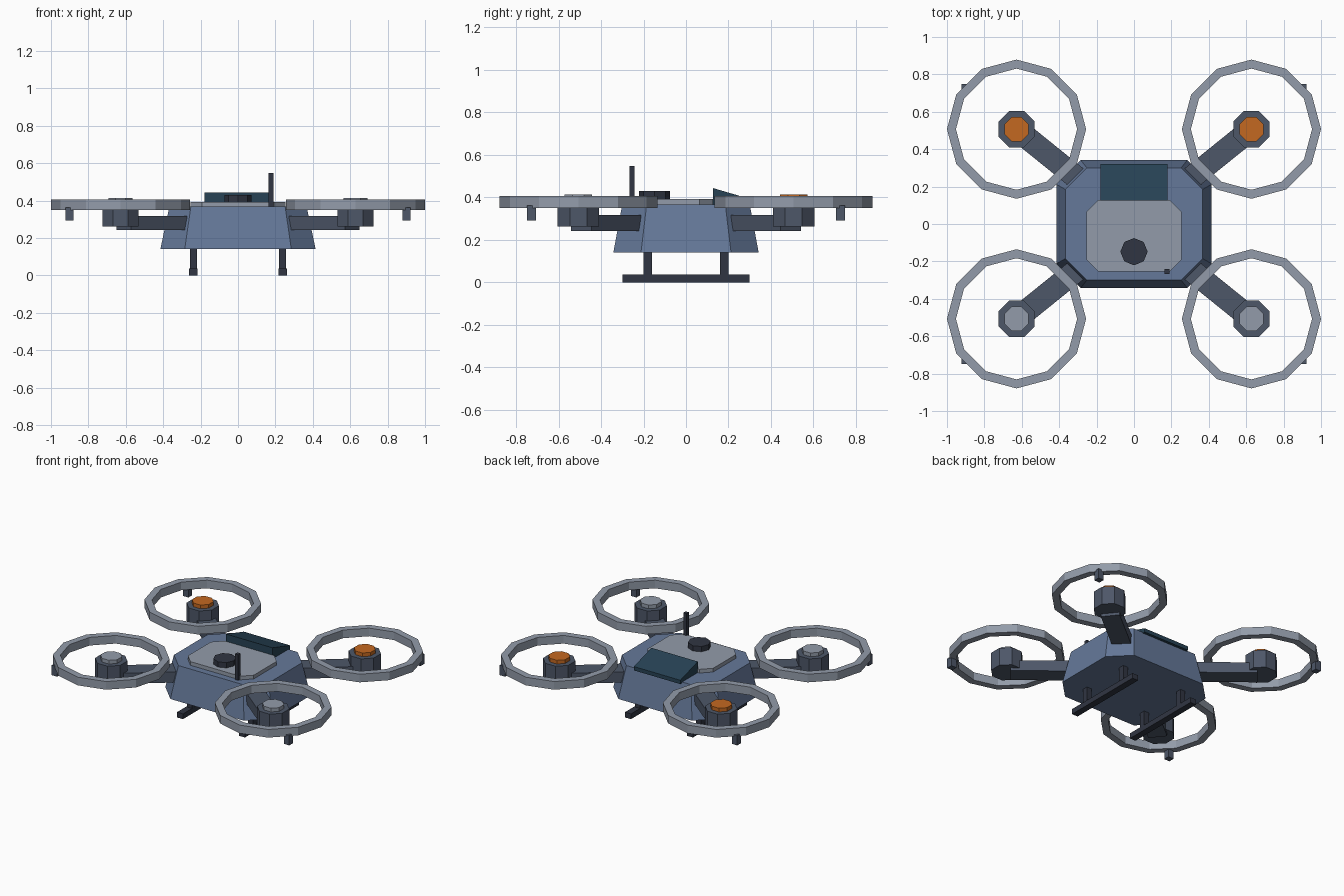
import bpy, bmesh
from math import atan2, cos, sin, pi

if "Cube" in bpy.data.objects:
    bpy.data.objects.remove(bpy.data.objects["Cube"])


def mat(name, rgb):
    m = bpy.data.materials.new(name)
    m.diffuse_color = (*rgb, 1)
    m.use_nodes = True
    m.node_tree.nodes["Principled BSDF"].inputs["Base Color"].default_value = m.diffuse_color
    return m


BLUE = mat("hull_blue", (0.13, 0.19, 0.32))
SLATE = mat("slate", (0.075, 0.095, 0.14))
DARK = mat("dark", (0.03, 0.036, 0.055))
GREY = mat("light_grey", (0.29, 0.33, 0.40))
GLASS = mat("glass", (0.02, 0.055, 0.09))
ORANGE = mat("orange", (0.55, 0.14, 0.015))


def loft(name, loops, material, closed=False):
    """Bridge equal-length point loops; cap the ends unless closed."""
    bm = bmesh.new()
    rings = [[bm.verts.new(p) for p in loop] for loop in loops]
    n = len(rings[0])
    pairs = list(zip(rings, rings[1:]))
    if closed:
        pairs.append((rings[-1], rings[0]))
    else:
        bm.faces.new(rings[0])
        bm.faces.new(rings[-1])
    for a, b in pairs:
        for i in range(n):
            j = (i + 1) % n
            bm.faces.new((a[i], a[j], b[j], b[i]))
    bmesh.ops.recalc_face_normals(bm, faces=bm.faces)
    me = bpy.data.meshes.new(name)
    bm.to_mesh(me)
    bm.free()
    me.materials.append(material)
    ob = bpy.data.objects.new(name, me)
    bpy.context.collection.objects.link(ob)
    return ob


def polygon(cx, cy, z, r, n, turn=0.0):
    return [(cx + r * cos(2 * pi * i / n + turn), cy + r * sin(2 * pi * i / n + turn), z)
            for i in range(n)]


def chamfered(hx, hy, c, z, cy=0.0):
    return [(x, y + cy, z) for x, y in
            ((hx, c - hy), (hx, hy - c), (hx - c, hy), (c - hx, hy),
             (-hx, hy - c), (-hx, c - hy), (c - hx, -hy), (hx - c, -hy))]


def box(name, centre, size, material, turn=0.0):
    cx, cy, cz = centre
    hx, hy, hz = (s / 2 for s in size)
    c, s = cos(turn), sin(turn)
    base = [(-hx, -hy), (hx, -hy), (hx, hy), (-hx, hy)]
    return loft(name, [[(cx + c * x - s * y, cy + s * x + c * y, cz + z) for x, y in base]
                       for z in (-hz, hz)], material)


# Hull and deck plate
loft("hull", [chamfered(0.415, 0.342, 0.13, 0.14), chamfered(0.367, 0.30, 0.115, 0.367)], BLUE)
loft("deck_plate", [chamfered(0.255, 0.19, 0.063, z, -0.063) for z in (0.36, 0.393)], GREY)

# Wedge canopy
side = [(0.126, 0.36), (0.32, 0.36), (0.32, 0.387), (0.126, 0.444)]
loft("canopy", [[(x, y, z) for y, z in side] for x in (-0.18, 0.18)], GLASS)

# Sensor puck and antenna
loft("sensor_puck", [polygon(0, -0.148, z, 0.073, 8) for z in (0.385, 0.43)], DARK)
box("antenna", (0.176, -0.254, 0.455), (0.025, 0.025, 0.185), DARK)

# Arms, motors, caps, guard rings and ring tabs
for sx, lr in ((-1, "left"), (1, "right")):
    for sy, fb in ((-1, "front"), (1, "back")):
        tag = f"_{fb}_{lr}"
        x, y = sx * 0.628, sy * 0.507
        turn = atan2(y, x)
        box("arm" + tag, (0.565 * cos(turn), 0.565 * sin(turn), 0.28),
            (0.44, 0.122, 0.075), SLATE, turn)
        loft("motor" + tag, [polygon(x, y, z, 0.105, 8, pi / 8) for z in (0.262, 0.388)], SLATE)
        loft("motor_cap" + tag, [polygon(x, y, z, 0.07, 8, pi / 8) for z in (0.38, 0.414)],
             ORANGE if sy > 0 else GREY)
        loft("guard_ring" + tag, [polygon(x, y, z, r, 12) for r, z in
             ((0.372, 0.349), (0.372, 0.406), (0.324, 0.406), (0.324, 0.349))], GREY, closed=True)
        box("ring_tab" + tag, (sx * 0.90, sy * 0.727, 0.327), (0.042, 0.042, 0.07), SLATE)

# Landing skids and struts
for sx, lr in ((-1, "left"), (1, "right")):
    box("skid_" + lr, (sx * 0.24, 0, 0.0185), (0.046, 0.598, 0.037), DARK)
    for sy, fb in ((-1, "front"), (1, "back")):
        box(f"skid_strut_{fb}_{lr}", (sx * 0.237, sy * 0.179, 0.09), (0.038, 0.04, 0.12), DARK)
